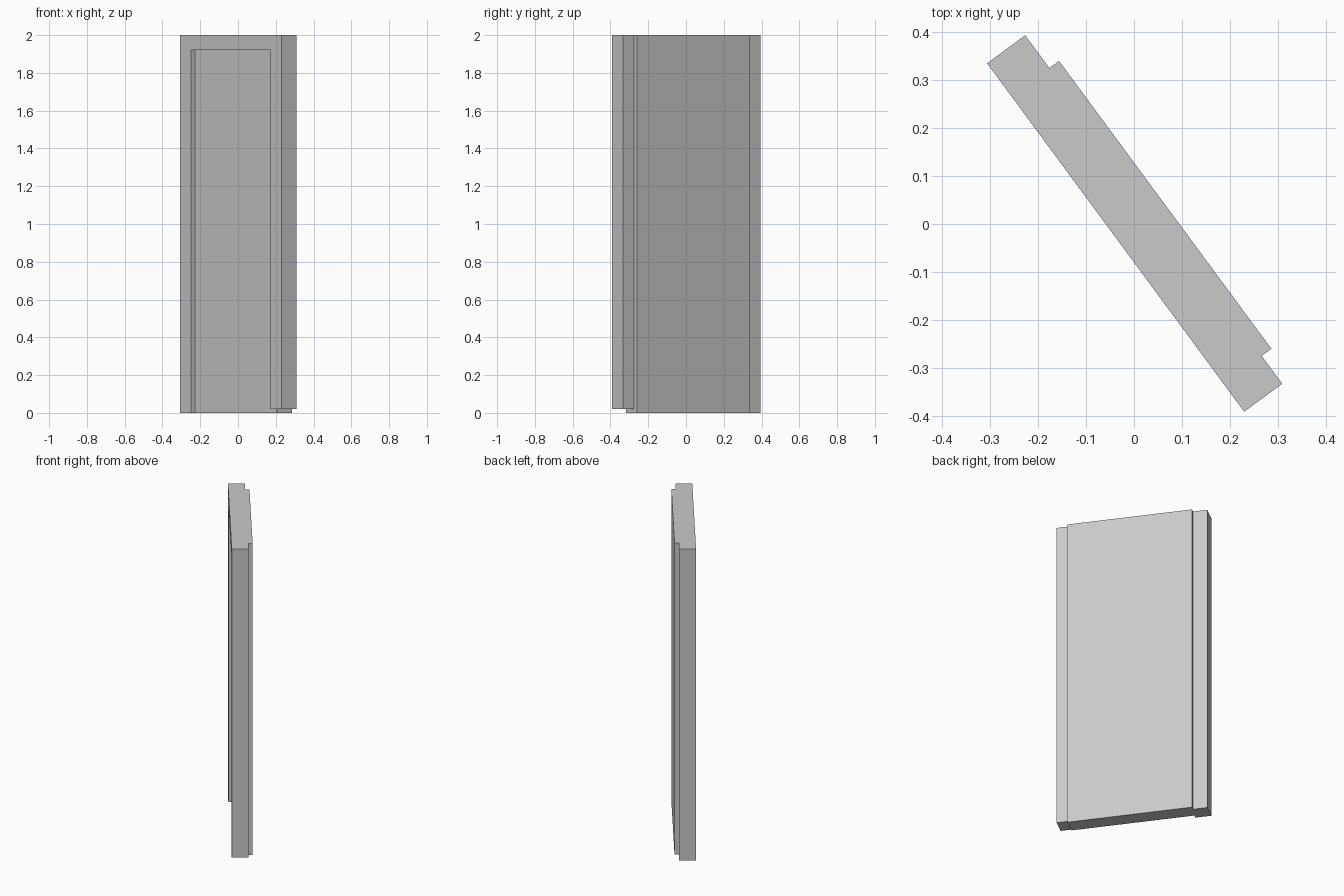
import bpy, bmesh, math
from mathutils import Matrix

default = bpy.data.objects.get("Cube")
if default:
    bpy.data.objects.remove(default, do_unlink=True)

# Single pale grey colour
grey = bpy.data.materials.new("pale_grey")
grey.use_nodes = True
colour = (0.59, 0.59, 0.59, 1)
grey.diffuse_color = colour
grey.node_tree.nodes["Principled BSDF"].inputs["Base Color"].default_value = colour

# The doorway runs diagonally; boxes are laid out along its own width and depth
TURN = Matrix.Rotation(math.atan2(-0.805, 0.594), 4, "Z")


def box(name, width, depth, height):
    """Box from (min, max) pairs along the doorway, through it and upwards."""
    spans = (width, depth, height)
    bm = bmesh.new()
    bmesh.ops.create_cube(bm, size=1)
    for v in bm.verts:
        v.co = [a + (b - a) * (c + 0.5) for (a, b), c in zip(spans, v.co)]
    bmesh.ops.transform(bm, matrix=TURN, verts=bm.verts)
    mesh = bpy.data.meshes.new(name)
    bm.to_mesh(mesh)
    bm.free()
    mesh.materials.append(grey)
    obj = bpy.data.objects.new(name, mesh)
    bpy.context.collection.objects.link(obj)
    return obj


HALF, OPENING, TOP = 0.451, 0.355, 2.0
FRAME = (-0.0475, 0.051)

# Frame: two jambs and a header
box("right_jamb", (-HALF, -OPENING), FRAME, (0, TOP))
box("left_jamb", (OPENING, HALF), FRAME, (0.02, TOP))
box("header", (-OPENING, OPENING), FRAME, (1.92, TOP))

# Door leaf, set back in the frame and standing proud behind it
box("door_leaf", (-0.366, 0.379), (-0.0225, 0.076), (0, TOP))
